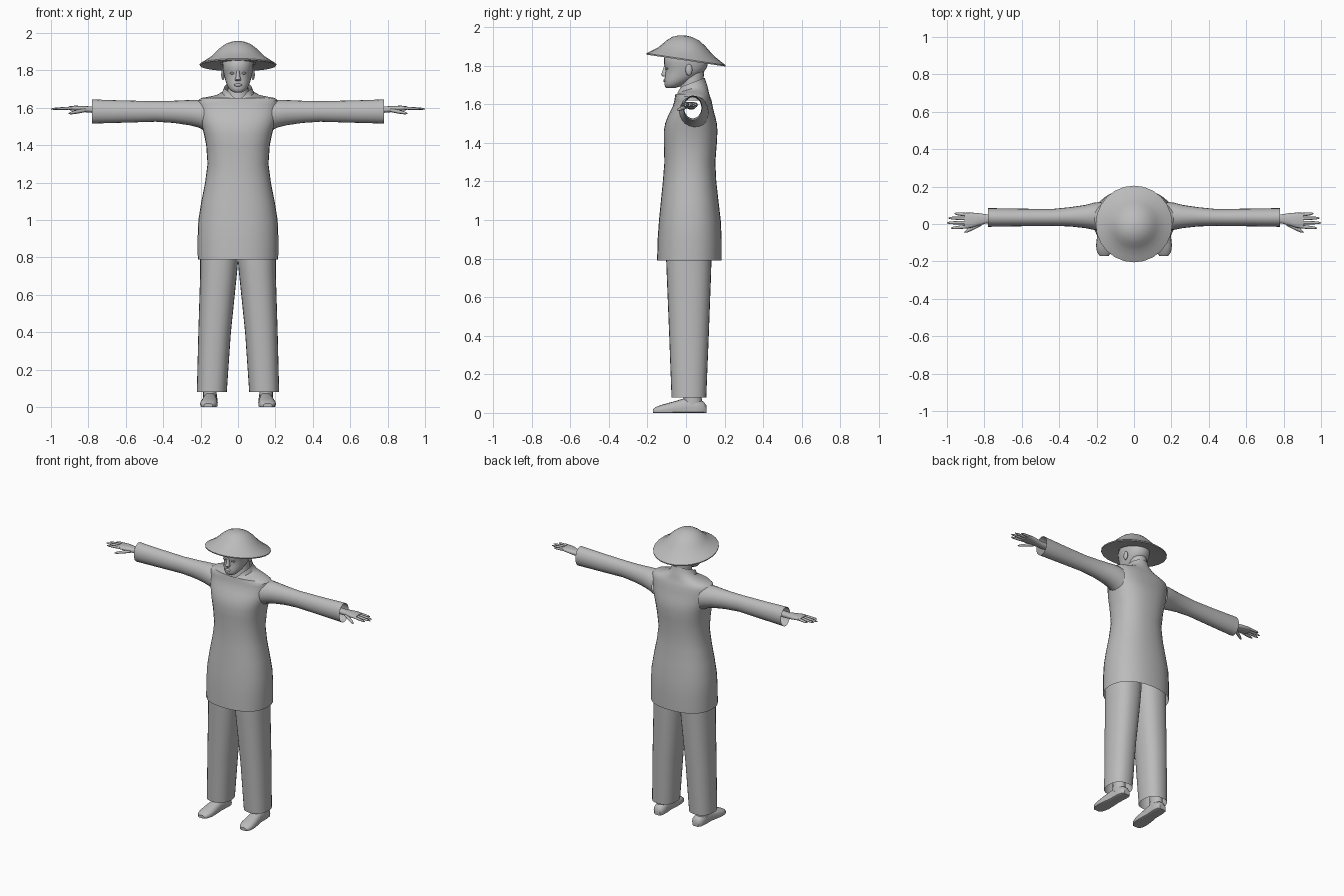
import bpy, bmesh, math
from mathutils import Vector

grey = bpy.data.materials.new("plain grey")
grey.diffuse_color = (0.5, 0.5, 0.5, 1)


def finish(name, bm, mirror=False, angle=40):
    bmesh.ops.recalc_face_normals(bm, faces=bm.faces)
    me = bpy.data.meshes.new(name)
    bm.to_mesh(me)
    bm.free()
    me.materials.append(grey)
    ob = bpy.data.objects.new(name, me)
    bpy.context.collection.objects.link(ob)
    if mirror:
        ob.modifiers.new("mirror", 'MIRROR').use_clip = False
    bpy.ops.object.select_all(action='DESELECT')
    ob.select_set(True)
    bpy.context.view_layer.objects.active = ob
    bpy.ops.object.shade_smooth_by_angle(angle=math.radians(angle))
    return ob


def unit(n, p):
    """Points of a unit superellipse; p = 2 is a circle."""
    pts = []
    for i in range(n):
        a = 2 * math.pi * i / n
        c, s = math.cos(a), math.sin(a)
        pts.append((math.copysign(abs(c) ** (2 / p), c), math.copysign(abs(s) ** (2 / p), s)))
    return pts


def zring(z, rx, y0, y1, cx=0, p=2, tilt=0, n=32):
    ry, cy = (y1 - y0) / 2, (y0 + y1) / 2
    return [Vector((cx + rx * u, cy + ry * v, z + tilt * (cy + ry * v))) for u, v in unit(n, p)]


def xring(x, y0, y1, z0, z1, p=2, n=20):
    return [Vector((x, (y0 + y1) / 2 + (y1 - y0) / 2 * u, (z0 + z1) / 2 + (z1 - z0) / 2 * v))
            for u, v in unit(n, p)]


def loft(rings, start=False, end=False):
    bm = bmesh.new()
    rows = [[bm.verts.new(p) for p in r] for r in rings]
    n = len(rows[0])
    for a, b in zip(rows, rows[1:]):
        for i in range(n):
            j = (i + 1) % n
            bm.faces.new((a[i], a[j], b[j], b[i]))
    if start:
        bm.faces.new(rows[0][::-1])
    if end:
        bm.faces.new(rows[-1])
    return bm


def ball(name, loc, size, mirror=False):
    bm = bmesh.new()
    bmesh.ops.create_uvsphere(bm, u_segments=12, v_segments=8, radius=1)
    for v in bm.verts:
        v.co = Vector([c * s + l for c, s, l in zip(v.co, size, loc)])
    return finish(name, bm, mirror)


# long tunic: z, half width, front y, back y, roundness
tunic = [(0.79, .215, -.15, .185, 2.3), (0.9, .216, -.147, .185, 2.3), (1.0, .212, -.14, .18, 2.3),
         (1.1, .196, -.13, .168, 2.3), (1.2, .176, -.12, .157, 2.3), (1.3, .163, -.112, .152, 2.3),
         (1.4, .170, -.115, .16, 2.4), (1.46, .182, -.115, .163, 2.4), (1.5, .193, -.108, .16, 2.4),
         (1.53, .202, -.097, .153, 2.4), (1.56, .208, -.083, .145, 2.4), (1.59, .213, -.068, .138, 2.4),
         (1.62, .215, -.06, .132, 2.4), (1.64, .213, -.057, .125, 2.4), (1.653, .195, -.055, .12, 2.2)]
rings = [zring(z, rx, a, b, p=p) for z, rx, a, b, p in tunic]
rings += [zring(1.66, .12, -.055, .115, tilt=.15), zring(1.672, .085, -.053, .108, tilt=.3),
          zring(1.688, .078, -.05, .10, tilt=.38), zring(1.70, .074, -.048, .098, tilt=.38)]
for drop, ring in zip((.01, .02, .035, .045), rings[-4:]):      # V shaped neckline
    for v in ring:
        if v.y < 0:
            v.z -= drop * max(0, 1 - abs(v.x) / .055)
bm = loft(rings)
arm_hole = [f for f in bm.faces if abs(f.calc_center_median().x) > .14 and
            ((f.calc_center_median().y - .04) / .058) ** 2 +
            ((f.calc_center_median().z - 1.57) / .066) ** 2 < 1]
bmesh.ops.delete(bm, geom=arm_hole, context='FACES')
finish("tunic", bm)

# open sleeves: x, y range, z range
sleeve = [(.175, -.035, .118, 1.475, 1.640), (.21, -.032, .115, 1.495, 1.643), (.26, -.022, .102, 1.507, 1.642),
          (.34, -.013, .09, 1.519, 1.638), (.44, -.01, .08, 1.526, 1.636), (.60, -.012, .082, 1.521, 1.639),
          (.78, -.015, .085, 1.516, 1.645)]
finish("sleeve", loft([xring(*s) for s in sleeve]), True)

# hands with fingers and thumb
palm = [(.72, .005, .05, 1.572, 1.612), (.79, .003, .052, 1.574, 1.608), (.83, -.008, .058, 1.578, 1.61),
        (.87, -.02, .061, 1.584, 1.612), (.905, -.022, .06, 1.588, 1.608)]
finish("palm", loft([xring(*s, p=2.5, n=16) for s in palm], True, True), True)


def finger(name, a, b, r):
    a, b = Vector(a), Vector(b)
    rs = []
    for t, k in ((0, 1), (.45, 1), (.85, .75), (1, .3)):
        c = a.lerp(b, t)
        rs.append(xring(c.x, c.y - r * k, c.y + r * k, c.z - r * k * .8, c.z + r * k * .8, n=8))
    finish(name, loft(rs, True, True), True, 60)


for i, (y0, y1, tip) in enumerate(((-.013, -.022, .978), (.008, .006, 1.0), (.029, .032, .992), (.049, .056, .96))):
    finger(f"finger_{i + 1}", (.885, y0, 1.599), (tip, y1, 1.594), .0095)
finger("thumb", (.815, .004, 1.588), (.905, -.043, 1.57), .013)

# trouser legs, open at the ankle
legs = [(.08, .080, -.075, .105, .140), (.4, .087, -.087, .118, .125),
        (.72, .0985, -.10, .13, .1035), (.80, .102, -.103, .132, .10), (1.0, .10, -.10, .135, .098)]
finish("trouser_leg", loft([zring(z, r, a, b, cx, 2.3, n=28) for z, r, a, b, cx in legs]), True)

# ankles and feet
finish("ankle", loft([zring(.04, .037, -.02, .085, .15, n=16), zring(.09, .036, -.01, .08, .15, n=16),
                      zring(.25, .04, -.02, .08, .148, n=16)], True, True), True)
shoe = [(.105, .145, .022, .04), (.09, .146, .036, .06), (.05, .148, .04, .075), (-.01, .15, .038, .075),
        (-.06, .153, .044, .06), (-.115, .156, .047, .045), (-.15, .158, .04, .034), (-.17, .159, .024, .02)]
rings = []
for y, cx, w, h in shoe:
    rings.append([Vector((cx + w * u, y, max(0, h * (.35 + .65 * v)))) for u, v in unit(16, 2.4)])
finish("foot", loft(rings, True, True), True)

# neck and head: z, half width, front y, back y
neck = [(1.62, .07, -.04, .10), (1.67, .058, -.033, .092), (1.72, .054, -.022, .09), (1.78, .055, -.02, .095)]
finish("neck", loft([zring(*s, n=20) for s in neck]))
head = [(1.683, .02, -.10, -.06), (1.69, .036, -.108, -.035), (1.705, .05, -.112, -.005),
        (1.725, .06, -.112, .03), (1.745, .067, -.109, .065), (1.77, .073, -.106, .095),
        (1.79, .078, -.108, .108), (1.81, .081, -.114, .113), (1.84, .083, -.113, .112), (1.88, .075, -.09, .095)]
finish("head", loft([zring(*s, p=2.15, n=28) for s in head], True, True), angle=60)
ball("ear", (.08, .015, 1.778), (.010, .018, .030), True)
ball("eye", (.031, -.099, 1.785), (.014, .008, .006), True)
ball("lips", (0, -.110, 1.722), (.022, .008, .008))
nose = [(1.744, .014, -.122, -.09), (1.752, .017, -.130, -.09), (1.765, .012, -.125, -.09), (1.80, .008, -.114, -.09)]
finish("nose", loft([zring(*s, n=10) for s in nose], True, True), angle=60)

# domed hat with sloping brim, tipped down at the back
hat = [(.095, 1.838), (.15, 1.833), (.204, 1.826), (.205, 1.833), (.175, 1.852), (.145, 1.872), (.122, 1.894),
       (.10, 1.916), (.07, 1.939), (.035, 1.952), (.001, 1.956)]
finish("hat", loft([zring(z, r, -r, r, tilt=-.15, n=24) for r, z in hat], False, True))
